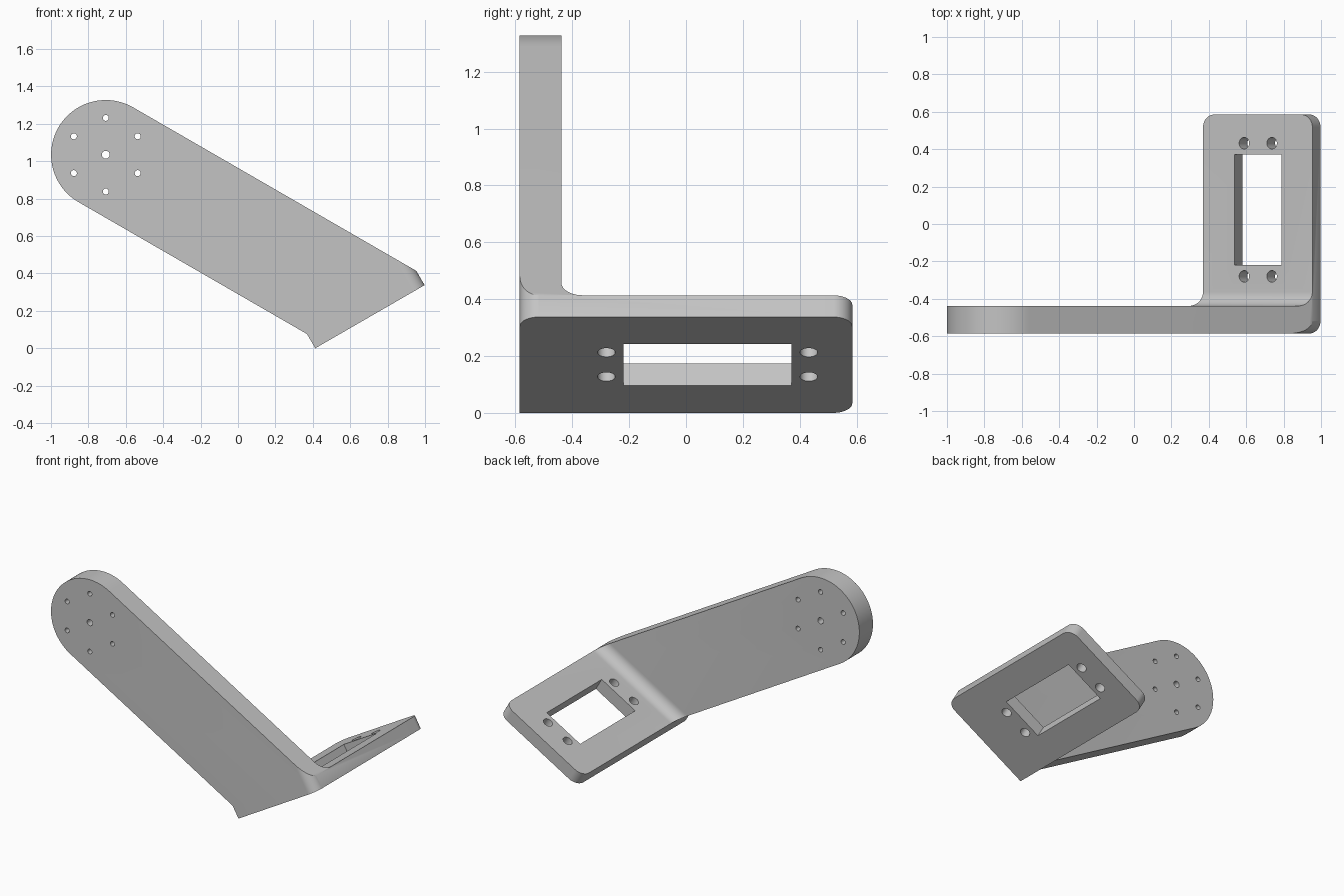
import bpy, bmesh
from math import cos, sin, radians, sqrt
from mathutils import Matrix

cube = bpy.data.objects.get("Cube")
if cube:
    bpy.data.objects.remove(cube, do_unlink=True)

# Main sizes, in the tilted frame of the base plate (x along it, z its normal)
TILT = radians(30)
WIDTH = 0.675            # plate length along the tilt
THICK = 0.088            # plate thickness
DEPTH = 0.585            # half depth in y
ARM_BACK = -0.438        # inner face of the arm
FILLET = 0.075
CORNER = 0.068
ARM_LENGTH = 1.58
ROUND = WIDTH * cos(TILT) / 2
HUB = (WIDTH / 2 - ARM_LENGTH * sin(TILT), THICK + ARM_LENGTH * cos(TILT))


def arc(cx, cy, r, start, end, steps):
    angles = [radians(start + (end - start) * i / steps) for i in range(steps + 1)]
    return [(cx + r * cos(a), cy + r * sin(a)) for a in angles]


def circle(cx, cy, r, steps=32):
    return arc(cx, cy, r, 0, 360, steps)[:-1]


def prism(name, outline, axis, low, high):
    """Extrude a closed outline along one axis."""
    place = {"x": lambda a, b, d: (d, a, b),
             "y": lambda a, b, d: (a, d, b),
             "z": lambda a, b, d: (a, b, d)}[axis]
    bm = bmesh.new()
    rings = [[bm.verts.new(place(a, b, d)) for a, b in outline] for d in (low, high)]
    for ring in rings:
        bm.faces.new(ring)
    count = len(outline)
    for i in range(count):
        j = (i + 1) % count
        bm.faces.new((rings[0][i], rings[0][j], rings[1][j], rings[1][i]))
    bmesh.ops.recalc_face_normals(bm, faces=bm.faces)
    mesh = bpy.data.meshes.new(name)
    bm.to_mesh(mesh)
    bm.free()
    obj = bpy.data.objects.new(name, mesh)
    bpy.context.collection.objects.link(obj)
    return obj


def combine(target, tool, operation):
    """Apply a boolean and remove the tool."""
    tool.hide_render = True
    mod = target.modifiers.new("cut", "BOOLEAN")
    mod.operation = operation
    mod.solver = "EXACT"
    mod.object = tool
    bpy.context.view_layer.objects.active = target
    bpy.ops.object.modifier_apply(modifier=mod.name)
    bpy.data.objects.remove(tool, do_unlink=True)


# L-shaped section with a filleted inner corner
section = [(-DEPTH, 0), (DEPTH, 0), (DEPTH, THICK)]
section += arc(ARM_BACK + FILLET, THICK + FILLET, FILLET, 270, 180, 12)
section += [(ARM_BACK, 2), (-DEPTH, 2)]
bracket = prism("bracket", section, "x", -2, 2)

# Side outline: plate edge, slanted arm and round end
outline = [(0, -0.1), (WIDTH, -0.1), (WIDTH, THICK)]
outline += arc(HUB[0], HUB[1], ROUND, 30, 210, 48)
outline += [(0, THICK)]
combine(bracket, prism("side_outline", outline, "y", -1, 1), "INTERSECT")

# Rounded plate corners
for end, side in ((1, 1), (1, -1), (-1, 1)):
    x = WIDTH if end > 0 else 0
    y = side * DEPTH
    cx, cy = x - end * CORNER, y - side * CORNER
    curve = [(cx + end * a, cy + side * b) for a, b in arc(0, 0, CORNER, 0, 90, 12)]
    curve += [(cx, y + side * 0.1), (x + end * 0.1, y + side * 0.1), (x + end * 0.1, cy)]
    combine(bracket, prism("corner_cutter", curve, "z", -0.1, 0.7), "DIFFERENCE")

# Rectangular opening and its four screw holes
slot = [(0.194, -0.22), (0.485, -0.22), (0.485, 0.372), (0.194, 0.372)]
combine(bracket, prism("slot_cutter", slot, "z", -0.1, 0.2), "DIFFERENCE")
for x in (0.254, 0.425):
    for y in (-0.28, 0.432):
        combine(bracket, prism("screw_cutter", circle(x, y, 0.031), "z", -0.1, 0.2), "DIFFERENCE")

# Centre hole and ring of six holes in the round end
holes = [(HUB[0], HUB[1], 0.021)]
holes += [(x, z, 0.016) for x, z in circle(HUB[0], HUB[1], 0.197, 6)]
for x, z, r in holes:
    combine(bracket, prism("hub_cutter", circle(x, z, r), "y", -0.8, -0.3), "DIFFERENCE")

# Tilt into place
bracket.data.transform(Matrix.Translation((0.413, 0, 0)) @ Matrix.Rotation(-TILT, 4, "Y"))

# Material
grey = bpy.data.materials.new("light_grey")
grey.use_nodes = True
colour = (0.55, 0.55, 0.55, 1)
grey.diffuse_color = colour
grey.node_tree.nodes["Principled BSDF"].inputs["Base Color"].default_value = colour
bracket.data.materials.clear()
bracket.data.materials.append(grey)
for face in bracket.data.polygons:
    face.material_index = 0

bpy.ops.object.select_all(action="DESELECT")
bracket.select_set(True)
bpy.context.view_layer.objects.active = bracket
bpy.ops.object.shade_smooth_by_angle(angle=radians(30))
